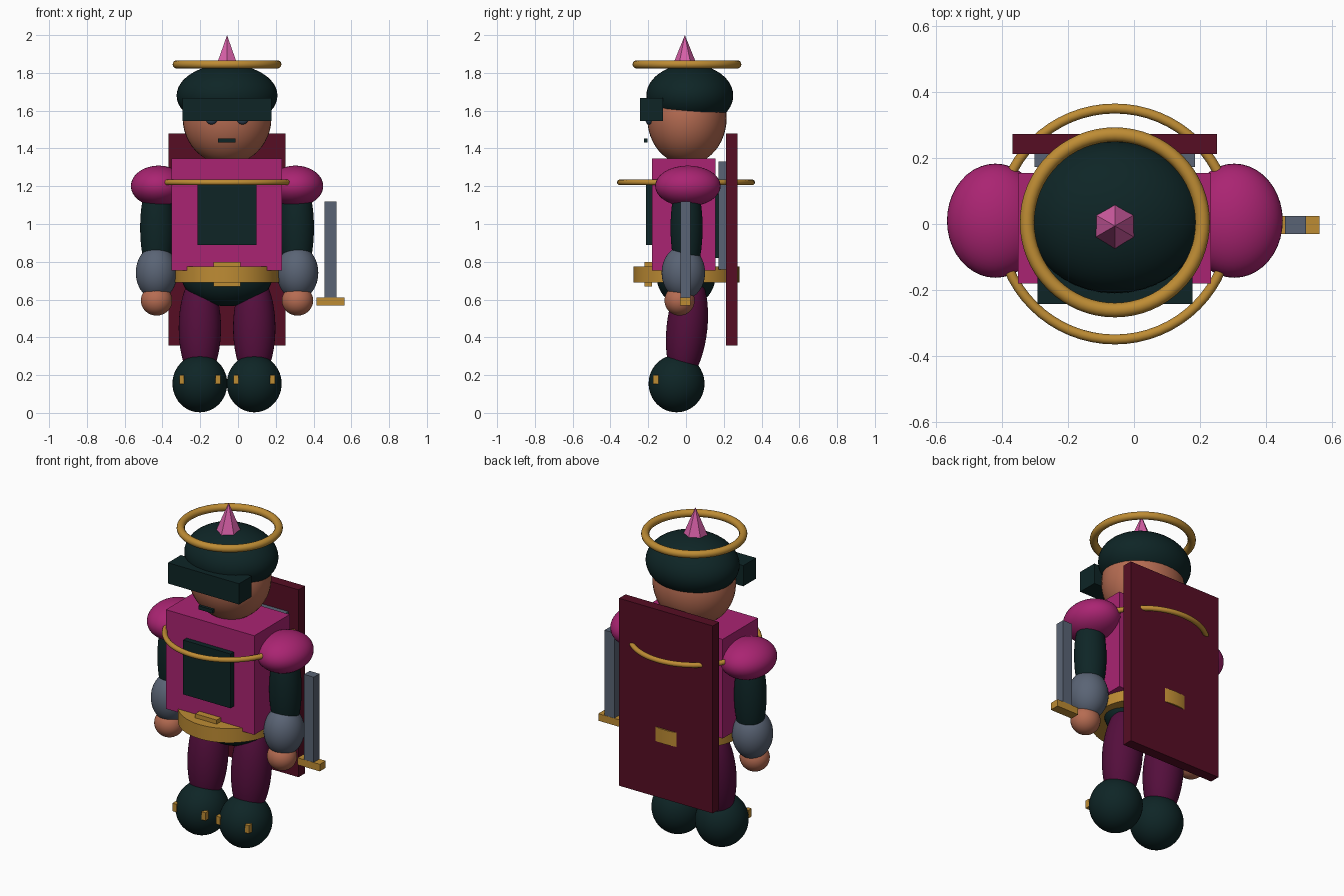
import bpy, math

if "Cube" in bpy.data.objects:
    bpy.data.objects.remove(bpy.data.objects["Cube"])

CX = -0.058  # symmetry axis of the figure


def material(name, r, g, b):
    def lin(c):
        c /= 255
        return c / 12.92 if c <= 0.04045 else ((c + 0.055) / 1.055) ** 2.4
    m = bpy.data.materials.new(name)
    m.diffuse_color = (lin(r), lin(g), lin(b), 1)
    m.use_nodes = True
    m.node_tree.nodes["Principled BSDF"].inputs["Base Color"].default_value = m.diffuse_color
    return m


MAGENTA = material("magenta", 170, 36, 114)
TEAL = material("dark teal", 14, 37, 38)
GOLD = material("gold", 190, 140, 52)
MAROON = material("maroon", 86, 13, 36)
PLUM = material("plum", 84, 14, 60)
SKIN = material("skin", 182, 108, 82)
STEEL = material("steel grey", 90, 100, 117)
PINK = material("pink", 216, 96, 168)
EYE = material("slate blue", 48, 70, 90)


def finish(name, mat, smooth=False):
    ob = bpy.context.object
    ob.name = name
    ob.data.materials.append(mat)
    if smooth:
        bpy.ops.object.transform_apply(location=False, rotation=False, scale=True)
        bpy.ops.object.shade_smooth_by_angle(angle=math.radians(40))
    return ob


def box(name, mat, x0, x1, y0, y1, z0, z1):
    bpy.ops.mesh.primitive_cube_add(size=1, location=((x0 + x1) / 2, (y0 + y1) / 2, (z0 + z1) / 2))
    bpy.context.object.scale = (x1 - x0, y1 - y0, z1 - z0)
    return finish(name, mat)


def ball(name, mat, loc, radii, tilt=0):
    bpy.ops.mesh.primitive_uv_sphere_add(segments=40, ring_count=24, radius=1, location=loc,
                                         rotation=(tilt, 0, 0))
    bpy.context.object.scale = radii
    return finish(name, mat, True)


def ring(name, mat, loc, major, minor):
    bpy.ops.mesh.primitive_torus_add(location=loc, major_radius=major, minor_radius=minor,
                                     major_segments=64, minor_segments=14)
    return finish(name, mat, True)


# Head, face and headgear
ball("head", SKIN, (CX, 0.005, 1.56), (0.235, 0.21, 0.245))
ball("helmet", TEAL, (CX, 0.02, 1.68), (0.267, 0.23, 0.165))
box("visor", TEAL, CX - 0.235, CX + 0.235, -0.243, -0.123, 1.544, 1.668)
box("mouth", TEAL, -0.107, -0.012, -0.222, -0.204, 1.431, 1.453)
ring("halo", GOLD, (CX, 0.005, 1.845), 0.266, 0.022)
bpy.ops.mesh.primitive_cone_add(vertices=6, radius1=0.073, radius2=0, depth=0.18,
                                location=(CX, -0.006, 1.91))
finish("helmet_spike", PINK)

# Torso armour
box("chest", MAGENTA, -0.351, 0.234, -0.18, 0.155, 0.755, 1.348)
box("chest_plate", TEAL, -0.214, 0.098, -0.212, -0.17, 0.89, 1.215)
box("back_plate", TEAL, -0.214, 0.098, 0.15, 0.178, 0.82, 1.18)
box("back_armour", STEEL, -0.302, 0.185, 0.173, 0.215, 0.76, 1.33)
box("cape", MAROON, -0.368, 0.252, 0.212, 0.273, 0.357, 1.478)
ring("chest_ring", GOLD, (CX, 0, 1.22), 0.35, 0.015)

# Belt and hips
bpy.ops.mesh.primitive_cylinder_add(vertices=64, radius=0.28, depth=0.085, location=(CX, 0.002, 0.733))
finish("belt", GOLD, True)
box("buckle", GOLD, -0.129, 0.013, -0.22, -0.18, 0.67, 0.80)
ball("hips", TEAL, (CX, 0, 0.72), (0.24, 0.155, 0.155))

# Paired parts
for side, label in ((-1, "left"), (1, "right")):
    arm = CX + side * 0.37
    leg = CX + side * 0.144
    ball(label + "_eye", EYE, (CX + side * 0.082, -0.195, 1.553), (0.03, 0.02, 0.026))
    ball(label + "_shoulder", MAGENTA, (CX + side * 0.362, 0.01, 1.201), (0.147, 0.173, 0.108))
    ball(label + "_upper_arm", TEAL, (arm, 0.003, 0.98), (0.09, 0.085, 0.29))
    ball(label + "_forearm", STEEL, (arm + side * 0.003, -0.014, 0.742), (0.11, 0.115, 0.142))
    ball(label + "_hand", SKIN, (arm + side * 0.003, -0.034, 0.595), (0.083, 0.08, 0.08))
    ball(label + "_leg", PLUM, (leg, 0.005, 0.45), (0.112, 0.108, 0.29), math.radians(-6))
    ball(label + "_boot", TEAL, (leg, -0.05, 0.155), (0.145, 0.148, 0.152))
    for k in (-1, 1):
        sx = leg + k * 0.096
        box(label + "_boot_stud", GOLD, sx - 0.013, sx + 0.013, -0.176, -0.146, 0.152, 0.2)

# Sword held beside the right hand
box("sword_blade", STEEL, 0.458, 0.522, -0.03, 0.024, 0.6, 1.12)
box("sword_guard", GOLD, 0.416, 0.563, -0.031, 0.025, 0.568, 0.61)
